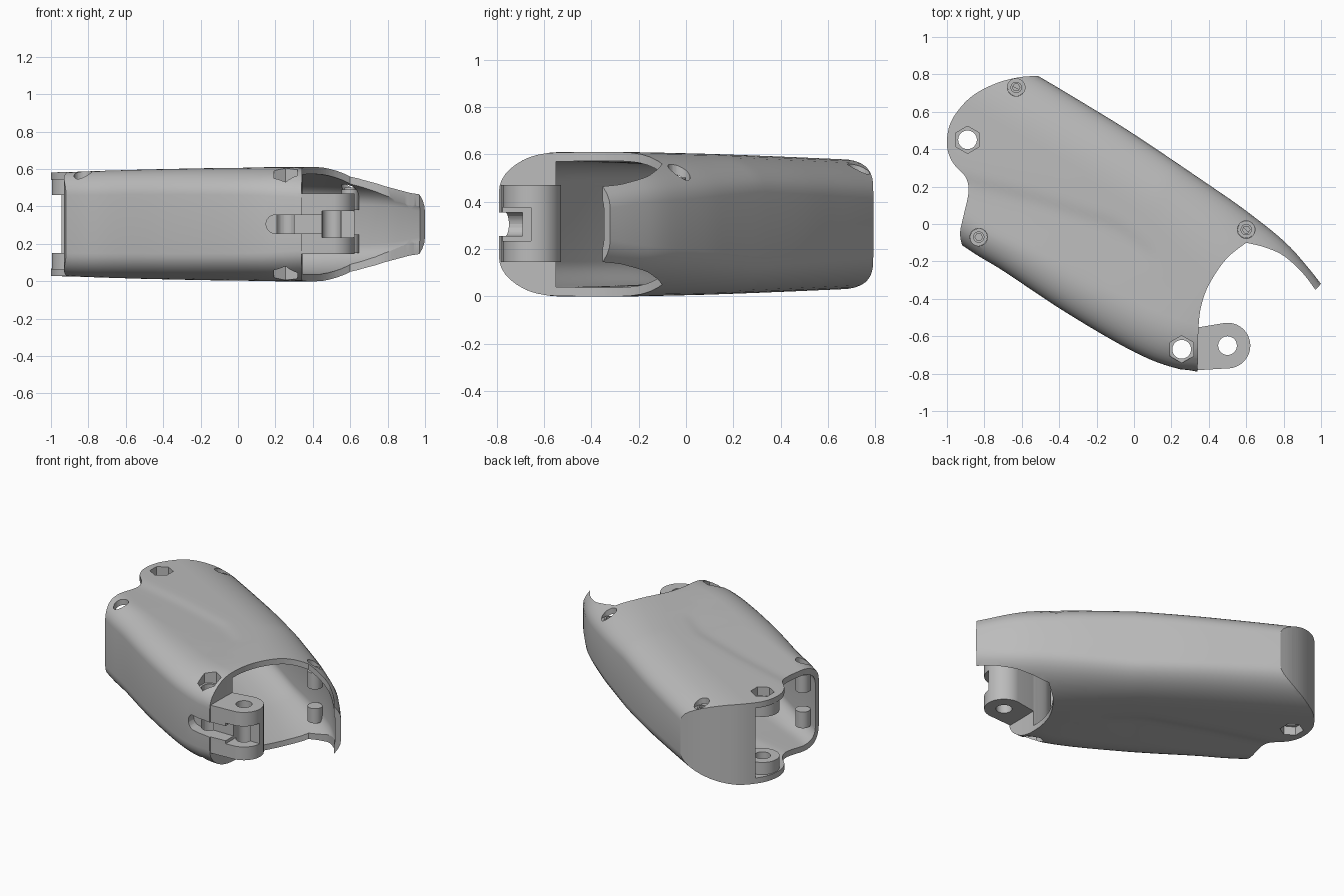
import bpy, bmesh, math
from mathutils import Vector

if "Cube" in bpy.data.objects:
    bpy.data.objects.remove(bpy.data.objects["Cube"])

grey = bpy.data.materials.new("light grey plastic")
grey.diffuse_color = (0.5, 0.5, 0.5, 1)
grey.use_nodes = True
grey.node_tree.nodes["Principled BSDF"].inputs["Base Color"].default_value = grey.diffuse_color
MID = 0.305            # mid height, the part is symmetric about it


def make(name, bm):
    me = bpy.data.meshes.new(name)
    bm.to_mesh(me)
    bm.free()
    ob = bpy.data.objects.new(name, me)
    bpy.context.collection.objects.link(ob)
    me.materials.append(grey)
    return ob


def prism(name, pts, a, b, sideways=False):
    """Extrude a plan outline in z, or an x-z outline in y."""
    bm = bmesh.new()
    place = (lambda p, t: (p[0], t, p[1])) if sideways else (lambda p, t: (p[0], p[1], t))
    lo = [bm.verts.new(place(p, a)) for p in pts]
    hi = [bm.verts.new(place(p, b)) for p in pts]
    bm.faces.new(lo)
    bm.faces.new(hi)
    for i in range(len(pts)):
        j = (i + 1) % len(pts)
        bm.faces.new((lo[i], lo[j], hi[j], hi[i]))
    bmesh.ops.recalc_face_normals(bm, faces=bm.faces)
    return make(name, bm)


def arc(x, y, r, a0, a1, n):
    return [(x + r * math.cos(math.radians(a0 + (a1 - a0) * i / n)),
             y + r * math.sin(math.radians(a0 + (a1 - a0) * i / n))) for i in range(n + 1)]


def disc(name, x, y, r, a, b, n=32):
    return prism(name, arc(x, y, r, 0, 360, n)[:-1], a, b)


def smooth(pts, n=6):
    """Catmull-Rom curve through the points."""
    p = [Vector(q) for q in [pts[0]] + pts + [pts[-1]]]
    out = []
    for i in range(1, len(p) - 2):
        a, b, c, d = p[i - 1:i + 3]
        for k in range(n):
            t = k / n
            out.append(tuple(0.5 * (2 * b + (c - a) * t + (2 * a - 5 * b + 4 * c - d) * t * t
                                    + (3 * b - a - 3 * c + d) * t ** 3)))
    return out + [pts[-1]]


def bake(ob, cutters=()):
    for c in cutters:
        m = ob.modifiers.new("cut", 'BOOLEAN')
        m.operation, m.solver, m.object = 'DIFFERENCE', 'EXACT', c
    dg = bpy.context.evaluated_depsgraph_get()
    me = bpy.data.meshes.new_from_object(ob.evaluated_get(dg))
    ob.modifiers.clear()
    ob.data = me
    bpy.ops.object.select_all(action='DESELECT')
    ob.select_set(True)
    bpy.context.view_layer.objects.active = ob
    bpy.ops.object.shade_smooth_by_angle(angle=math.radians(32))


def lerp(keys, u):
    if u <= keys[0][0]:
        return keys[0][1]
    for (a, p), (b, q) in zip(keys, keys[1:]):
        if u <= b:
            return p + (q - p) * (u - a) / (b - a)
    return keys[-1][1]


# Body: rounded sections lofted along u = (0.8, -0.6), width along v = (0.6, 0.8)
HI = smooth([(-1.25, .28), (-.882, .326), (-.6, .356), (-.288, .384), (.194, .408), (.438, .416),
             (.694, .408), (.868, .376), (1.03, .333)])
LO = smooth([(-1.25, -.66), (-.656, -.642), (-.41, -.62), (-.05, -.6), (.298, -.564), (.518, -.524),
             (.676, -.468), (.746, -.428), (1.03, -.35)])
HALF = smooth([(-1.25, .272), (-.656, .285), (0, .298), (.45, .305), (.6, .303), (.8, .292), (1.03, .262)])
RV_HI = [(-.88, .32), (0, .3), (.54, .4), (1.03, .4)]
RZ_HI = [(-.88, .17), (0, .16), (.54, .2), (1.03, .2)]
RV_LO = [(-.66, .15), (0, .2), (.7, .27)]
RZ_LO = [(-.66, .13), (0, .14), (.7, .155)]
CREASE = [(-.91, -.37), (-.478, -.196), (-.08, -.06), (.17, -.06), (.3, -.15)]


def section(u, inset):
    hi, lo, h = lerp(HI, u) - inset, lerp(LO, u) + inset, lerp(HALF, u) - inset
    a, b, c, d = (lerp(k, u) - inset for k in (RV_HI, RZ_HI, RV_LO, RZ_LO))
    half = []
    for i in range(11):
        t = math.pi / 2 * i / 10
        half.append((hi - a + a * math.cos(t), h - b + b * math.sin(t)))
    for i in range(1, 24):
        half.append((hi - a + (lo + c - hi + a) * i / 24, h))
    for i in range(11):
        t = math.pi / 2 * (1 + i / 10)
        half.append((lo + c + c * math.cos(t), h - d + d * math.sin(t)))
    # shallow sweeping crease on both broad faces
    fade = max(0, min(1, (.4 - u) / .4))
    line = lerp(CREASE, u)
    out = []
    for v, z in half:
        s = 1 / (1 + math.exp(-max(-30, min(30, (line - v) / .018))))
        z -= .012 * fade * s * max(0, min(1, 1 - (line - v) / .3))
        out.append((v, z))
    ring = out + [(v, -z) for v, z in reversed(out)]
    return [(.8 * u + .6 * v, -.6 * u + .8 * v, MID + z) for v, z in ring]


def loft(name, inset, u0, u1, steps=56):
    bm = bmesh.new()
    rings = [[bm.verts.new(p) for p in section(u0 + (u1 - u0) * i / steps, inset)]
             for i in range(steps + 1)]
    n = len(rings[0])
    for r, s in zip(rings, rings[1:]):
        for i in range(n):
            j = (i + 1) % n
            bm.faces.new((r[i], r[j], s[j], s[i]))
    bm.faces.new(rings[0])
    bm.faces.new(rings[-1])
    bmesh.ops.recalc_face_normals(bm, faces=bm.faces)
    return make(name, bm)


# Cavity, leaving a curved end wall at the rear and a solid corner at the hinge
cavity = loft("cavity_cutter", .038, -1.24, 1.029)
end_wall = prism("end_wall_cutter",
                 [(-.4, 1.3), (-.44, .72)]
                 + smooth([(-.52, .75), (-.6, .745), (-.71, .72), (-.82, .665), (-.895, .6)])
                 + [(-1.4, .63), (-1.4, 1.3)], -.2, .9)
corner = prism("hinge_corner_cutter", smooth([(.06, -.78), (.13, -.64), (.22, -.565), (.33, -.55)])
               + [(.9, -.545), (.9, -1.1), (.06, -1.1)], -.2, .9)
bake(cavity, [end_wall, corner])

# Cutters: curved mouth, rear outline, hinge channel
mouth = prism("mouth_cutter", [(1.3, -.02), (1.03, -.288)]
              + smooth([(.97, -.352), (.9, -.26), (.8, -.17), (.7, -.125), (.6, -.1)])
              + smooth([(.6, -.1), (.5, -.18), (.42, -.29), (.37, -.4), (.345, -.55), (.34, -.9)])[1:]
              + [(1.3, -.9)], -.2, .9)
rear = prism("rear_cutter", [(-1.5, -.13)]
             + smooth([(-.915, -.13), (-.93, -.05), (-.91, .05), (-.885, .17), (-.9, .25), (-.97, .33),
                       (-1.0, .42), (-.985, .53), (-.93, .62), (-.85, .695), (-.73, .755), (-.61, .785),
                       (-.51, .792)])
             + [(-.45, .85), (-.45, 1.3), (-1.5, 1.3)], -.2, .9)
channel = prism("channel_cutter", arc(.2, MID, .05, 90, 270, 12) + [(.8, .255), (.8, .355)],
                -.95, -.69, True)
pocket = prism("pocket_cutter", [(.45, .235), (.8, .235), (.8, .375), (.45, .375)], -.95, -.655, True)
cutters = [cavity, mouth, rear, channel]

# Hex pockets and pin holes, mirrored top and bottom
pins = {}
for key, x, y in (("rear", -.89, .45), ("front", .255, -.67)):
    hole = disc(key + "_pin_cutter", x, y, .05, -.2, .9)
    hexes = []
    for a, b in ((.525, .9), (-.2, .085)):
        pts = arc(x, y, .073, 30, 390, 6)[:-1]
        hexes.append(prism(key + "_hex_cutter", pts, a, b))
    pins[key] = [hole] + hexes
    cutters += pins[key]

# Screw posts in two halves, with sunken heads on top
SCREWS = [(-.63, .73, .505), (-.83, -.07, .5), (.6, -.03, .49)]
sockets = []
for x, y, z in SCREWS:
    cutters.append(disc("screw_cutter", x, y, .047, z, .9))
    sockets.append(disc("socket_cutter", x, y, .02, z - .03, .9, 6))
shell = loft("shell", 0, -1.25, 1.03)
bake(shell, cutters)
for (x, y, z), s in zip(SCREWS, sockets):
    bake(disc("screw_post_upper", x, y, .046, .38, z), [s])
    bake(disc("screw_post_lower", x, y, .046, 2 * MID - z + .03, .25))
    bake(disc("screw_head", x, y, .03, z - .01, z + .012), [s])

# Rear pivot lugs
for a, b in ((.05, .15), (.46, .56)):
    bake(disc("rear_lug", -.89, .45, .105, a, b), pins["rear"] + [rear])

# Front hinge fork
hinge_hole = disc("hinge_hole_cutter", .5, -.65, .05, -.2, .9)
fork = prism("hinge_fork", arc(.5, -.65, .122, -83, 95, 24) + [(.33, -.555), (.33, -.782)], .145, .47)
bake(fork, [channel, pocket, hinge_hole])

# Remove the helpers
for ob in [o for o in bpy.data.objects if o.name.split(".")[0].endswith("_cutter")]:
    bpy.data.objects.remove(ob)
